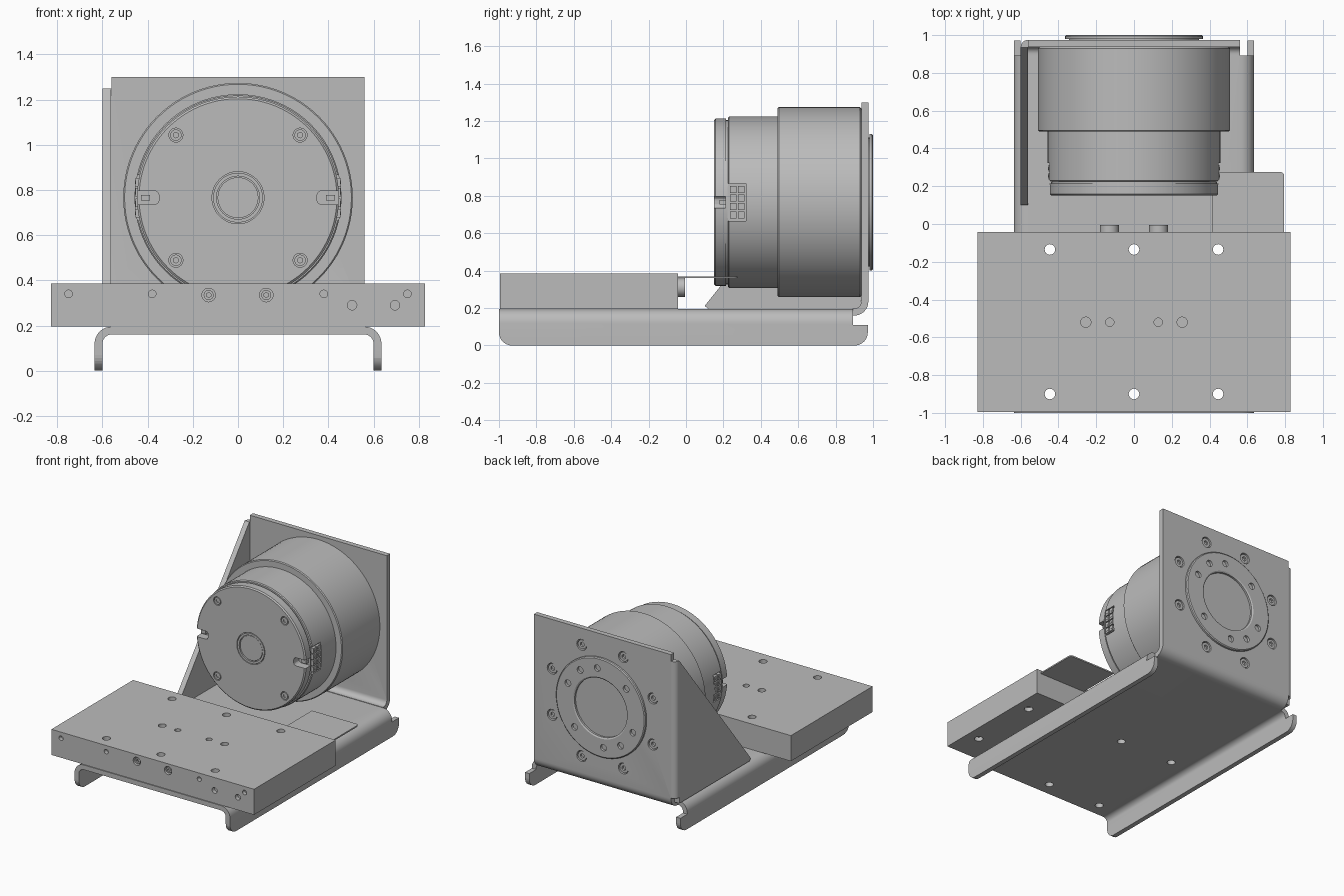
import bpy, bmesh
from math import sin, cos, pi, radians
from mathutils import Matrix, Vector

if "Cube" in bpy.data.objects:
    bpy.data.objects.remove(bpy.data.objects["Cube"])

grey = bpy.data.materials.new("machined grey")
grey.use_nodes = True
TONE = (0.5, 0.5, 0.5, 1)
grey.diffuse_color = TONE
grey.node_tree.nodes["Principled BSDF"].inputs["Base Color"].default_value = TONE

AXIS_Z = 0.766            # height of the motor axis
TO_AXIS = {"X": Matrix.Rotation(pi / 2, 4, "Y"),
           "Y": Matrix.Rotation(-pi / 2, 4, "X"),
           "Z": Matrix.Identity(4)}


def finish(name, bm, smooth=True):
    bmesh.ops.recalc_face_normals(bm, faces=bm.faces)
    mesh = bpy.data.meshes.new(name)
    bm.to_mesh(mesh)
    bm.free()
    mesh.materials.append(grey)
    obj = bpy.data.objects.new(name, mesh)
    bpy.context.collection.objects.link(obj)
    if smooth:
        shade(obj)
    return obj


def activate(obj):
    bpy.ops.object.select_all(action="DESELECT")
    obj.select_set(True)
    bpy.context.view_layer.objects.active = obj


def shade(obj):
    activate(obj)
    bpy.ops.object.shade_smooth_by_angle(angle=radians(30))


def arc(cx, cy, r, start, end, n=8):
    angles = [radians(start + (end - start) * i / n) for i in range(n + 1)]
    return [(cx + r * cos(a), cy + r * sin(a)) for a in angles]


def add_prism(bm, pts, axis, lo, hi):
    place = {"X": lambda p, t: (t, p[0], p[1]),
             "Y": lambda p, t: (p[0], t, p[1]),
             "Z": lambda p, t: (p[0], p[1], t)}[axis]
    face = bm.faces.new([bm.verts.new(place(p, lo)) for p in pts])
    new = bmesh.ops.extrude_face_region(bm, geom=[face])["geom"]
    shift = Vector(place((0, 0), hi - lo))
    bmesh.ops.translate(bm, vec=shift, verts=[g for g in new if isinstance(g, bmesh.types.BMVert)])


def prism(name, pts, axis, lo, hi):
    bm = bmesh.new()
    add_prism(bm, pts, axis, lo, hi)
    return finish(name, bm)


def add_box(bm, lo, hi):
    add_prism(bm, [(lo[0], lo[1]), (hi[0], lo[1]), (hi[0], hi[1]), (lo[0], hi[1])], "Z", lo[2], hi[2])


def add_cyl(bm, axis, centre, r, depth, n=24):
    bmesh.ops.create_cone(bm, cap_ends=True, segments=n, radius1=r, radius2=r, depth=depth,
                          matrix=Matrix.Translation(centre) @ TO_AXIS[axis])


def lathe(name, profile, n=96):
    # profile of (radius, y) turned about the motor axis
    bm = bmesh.new()
    verts = [bm.verts.new((r, y, AXIS_Z)) for r, y in profile]
    edges = [bm.edges.new(pair) for pair in zip(verts, verts[1:])]
    bmesh.ops.spin(bm, geom=verts + edges, cent=(0, 0, AXIS_Z), axis=(0, 1, 0),
                   angle=2 * pi, steps=n)
    bmesh.ops.remove_doubles(bm, verts=bm.verts, dist=0.0001)
    return finish(name, bm)


def cut(obj, bm):
    cutter = finish("cutter", bm, False)
    cutter.hide_render = True
    mod = obj.modifiers.new("cut", "BOOLEAN")
    mod.operation, mod.solver, mod.object = "DIFFERENCE", "EXACT", cutter
    mod.use_self = True
    activate(obj)
    bpy.ops.object.modifier_apply(modifier=mod.name)
    bpy.data.objects.remove(cutter)
    shade(obj)


def polar(r, degrees):
    return r * cos(radians(degrees)), AXIS_Z + r * sin(radians(degrees))


# Base: folded sheet with a flange down each side
half = [(0.635, 0)] + arc(0.56, 0.12, 0.075, 0, 90) + [(-x, z) for x, z in arc(0.56, 0.12, 0.075, 90, 0)]
inner = [(-0.635, 0), (-0.6, 0)] + [(-x, z) for x, z in arc(0.56, 0.12, 0.04, 0, 90)]
inner += arc(0.56, 0.12, 0.04, 90, 0) + [(0.6, 0)]
base = prism("base_tray", half + inner, "Y", -1, 0.972)
MOUNTS = [(x, y) for x in (-0.445, 0, 0.445) for y in (-0.135, -0.9)]
bm = bmesh.new()
add_box(bm, (-0.7, 0.892, 0.11), (0.7, 1.1, 0.3))
add_prism(bm, [(-1.05, -0.05)] + arc(-0.93, 0.07, 0.07, 270, 180) + [(-1.05, 0.07)], "X", -0.7, 0.7)
add_prism(bm, [(1.05, -0.05)] + arc(0.902, 0.07, 0.07, 270, 360) + [(1.05, 0.07)], "X", -0.7, 0.7)
for x, y in MOUNTS:
    add_cyl(bm, "Z", (x, y, 0.18), 0.028, 0.1)
cut(base, bm)

# Upright plate, bent up from the base
upright = prism("back_plate", [(0.89, 0.16)] + arc(0.9, 0.235, 0.075, -90, 0) + [(0.975, 1.3), (0.937, 1.3)]
                + arc(0.9, 0.235, 0.037, 0, -90) + [(0.89, 0.198)], "X", -0.56, 0.56)
PLATE_BOLTS = [polar(0.445, 22.5 + 45 * i) for i in range(8)]
bm = bmesh.new()
for x, z in PLATE_BOLTS:
    add_cyl(bm, "Y", (x, 0.955, z), 0.04, 0.1)
cut(upright, bm)

# Triangular side gusset with its folded corner
prism("gusset", [(0.1, 0.212), (0.118, 0.196), (0.935, 0.196), (0.935, 1.25)], "X", -0.6, -0.562)
prism("gusset_fold", [(-0.56, 0.935)] + arc(-0.56, 0.935, 0.04, 90, 180), "Z", 0.24, 1.25)

# Motor housing: cap, middle drum and large drum in one turned profile
motor = lathe("motor_body", [
    (0, 0.155), (0.09, 0.155), (0.09, 0.163), (0.095, 0.163), (0.095, 0.15), (0.11, 0.15), (0.11, 0.163),
    (0.115, 0.163), (0.115, 0.15), (0.438, 0.15), (0.447, 0.158), (0.447, 0.214), (0.44, 0.214),
    (0.44, 0.224), (0.452, 0.224), (0.458, 0.23), (0.458, 0.49), (0.502, 0.49), (0.508, 0.496),
    (0.508, 0.93), (0.5, 0.937), (0, 0.937)])
CAP_SCREWS = [(x, AXIS_Z + z) for x in (-0.275, 0.275) for z in (-0.277, 0.277)]
bm = bmesh.new()
for x, z in CAP_SCREWS:
    add_cyl(bm, "Y", (x, 0.15, z), 0.031, 0.03)
for s in (-1, 1):
    slot = [(s * 0.55, -0.03), (s * 0.55, 0.03)] + [(s * x, z) for x, z in arc(0.37, 0.01, 0.02, 90, 180, 4)]
    slot += [(s * x, z) for x, z in arc(0.37, -0.01, 0.02, 180, 270, 4)]
    add_prism(bm, [(x, AXIS_Z + z) for x, z in slot], "Y", 0.1, 0.21)
    add_box(bm, (min(s * 0.432, s * 0.55), 0.222, AXIS_Z - 0.1), (max(s * 0.432, s * 0.55), 0.322, AXIS_Z + 0.1))
cut(motor, bm)

# Side connectors: two columns of four sockets
for s, side in ((-1, "right"), (1, "left")):
    bm = bmesh.new()
    for col in range(2):
        for row in range(4):
            y, z = 0.253 + 0.042 * col, AXIS_Z - 0.069 + 0.046 * row
            add_box(bm, (s * 0.442 - 0.011, y - 0.018, z - 0.019), (s * 0.442 + 0.011, y + 0.018, z + 0.019))
            add_cyl(bm, "X", (s * 0.452, y, z), 0.008, 0.008, 8)
    add_box(bm, (s * 0.41 - 0.02, 0.18, AXIS_Z - 0.012), (s * 0.41 + 0.02, 0.212, AXIS_Z + 0.012))
    finish(side + "_connector", bm)

# Output flange with a dished centre, standing proud of the back plate
flange = lathe("output_flange", [(0, 0.96), (0.345, 0.96), (0.345, 0.98), (0.365, 0.98), (0.365, 0.994),
                                 (0.358, 1), (0.225, 1), (0.215, 0.994), (0.215, 0.98), (0, 0.98)])
bm = bmesh.new()
for a in (43, 95, 125, 157):
    for turn in (0, 180):
        x, z = polar(0.288, 180 - a + turn)
        add_cyl(bm, "Y", (x, 1, z), 0.024, 0.036)
cut(flange, bm)


def screws(name, places, y, r, length, facing):
    # round heads with a hex socket, facing -1 for front and 1 for back
    bm = bmesh.new()
    for x, z in places:
        add_cyl(bm, "Y", (x, y, z), r, length)
    obj = finish(name, bm)
    bm = bmesh.new()
    for x, z in places:
        add_cyl(bm, "Y", (x, y + facing * length / 2, z), r * 0.5, length * 0.8, 6)
    cut(obj, bm)


screws("cap_screws", CAP_SCREWS, 0.16, 0.025, 0.018, -1)
screws("plate_screws", PLATE_BOLTS, 0.95, 0.034, 0.036, 1)
screws("platform_rear_bolts", [(-0.13, 0.31), (0.13, 0.31)], -0.025, 0.05, 0.04, 1)
screws("platform_front_bolts", [(-0.13, 0.335), (0.125, 0.335)], -0.972, 0.022, 0.03, -1)

# Front platform block with its drillings
bm = bmesh.new()
add_box(bm, (-0.828, -0.995, 0.196), (0.828, -0.042, 0.385))
platform = finish("platform", bm)
bm = bmesh.new()
for x, y in MOUNTS:
    add_cyl(bm, "Z", (x, y, 0.29), 0.028, 0.4)
for s in (-1, 1):
    add_cyl(bm, "Z", (s * 0.255, -0.52, 0.385), 0.027, 0.08)
    add_cyl(bm, "Z", (s * 0.128, -0.52, 0.385), 0.022, 0.08)
    for x in (0.38, 0.75):
        add_cyl(bm, "Y", (s * x, -0.995, 0.34), 0.017, 0.06, 16)
    for y in (-0.25, -0.78):
        add_cyl(bm, "Z", (s * 0.73, y, 0.196), 0.03, 0.06)
for x in (-0.13, 0.125):
    add_cyl(bm, "Y", (x, -0.995, 0.335), 0.03, 0.06)
for x in (0.505, 0.695):
    add_cyl(bm, "Y", (x, -0.995, 0.29), 0.021, 0.06)
cut(platform, bm)

# Thin cover tab behind the platform
prism("cover_tab", [(0.412, -0.05), (0.795, -0.05)] + arc(0.775, 0.255, 0.02, 0, 90, 4)
      + [(0.412, 0.275)], "Z", 0.36, 0.37)
